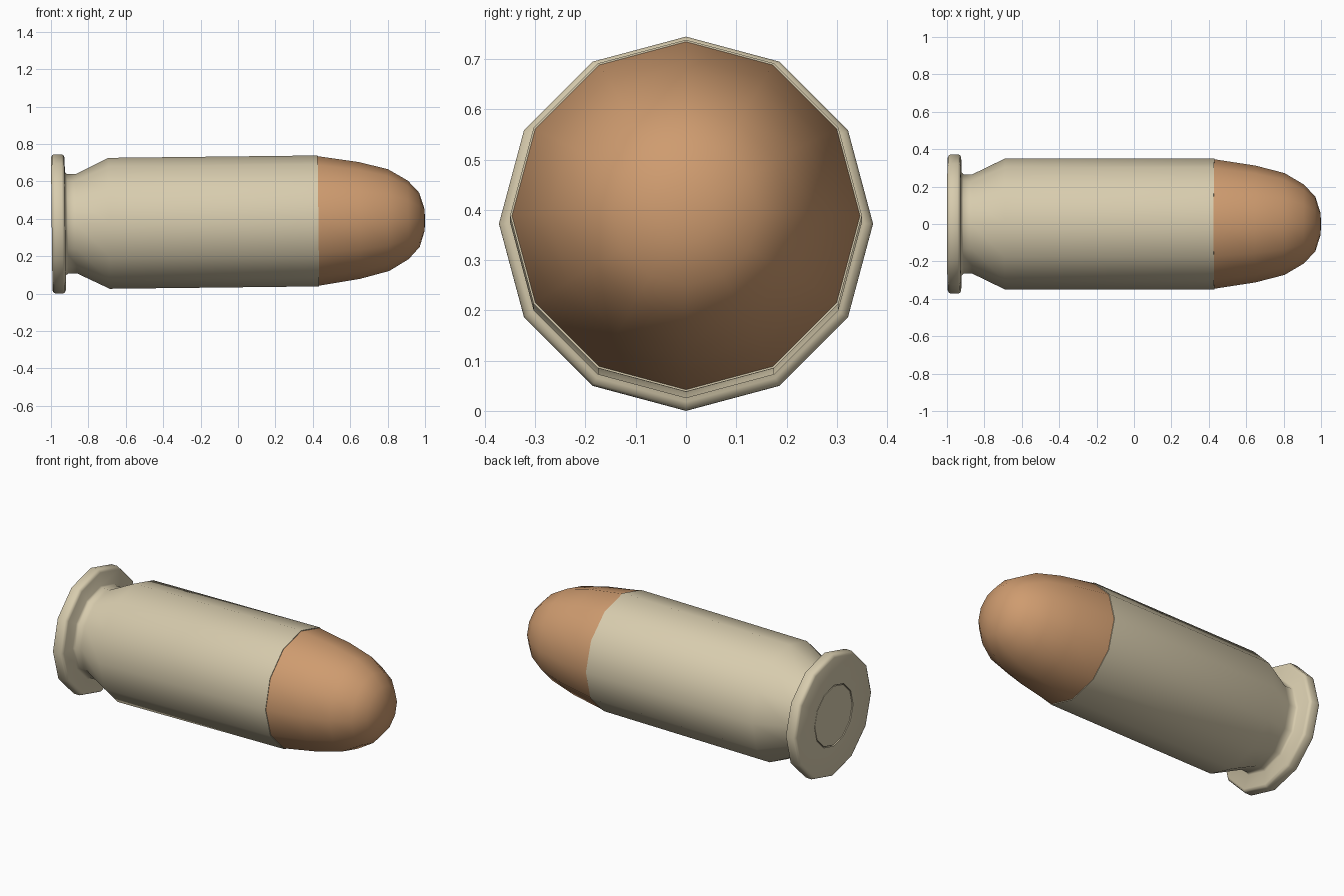
import bpy
import bmesh
import math
from mathutils import Matrix, Vector

SIDES = 12

cube = bpy.data.objects.get("Cube")
if cube:
    bpy.data.objects.remove(cube, do_unlink=True)


def material(name, rgb):
    mat = bpy.data.materials.new(name)
    mat.use_nodes = True
    mat.diffuse_color = (*rgb, 1)
    mat.node_tree.nodes["Principled BSDF"].inputs["Base Color"].default_value = (*rgb, 1)
    return mat


brass = material("pale brass", (0.68, 0.60, 0.42))
copper = material("copper", (0.62, 0.33, 0.16))

# The whole round leans up very slightly around the centre of its rim
pivot = Vector((-0.96, 0, 0.3725))
lean = Matrix.Translation(pivot) @ Matrix.Rotation(-0.0115, 4, 'Y') @ Matrix.Translation((0.96, 0, 0))


def lathe(name, profile, mat):
    """Turn (x, radius) points around the x axis; close both ends."""
    bm = bmesh.new()
    rings = []
    for x, r in profile:
        ring = []
        for i in range(SIDES):
            a = math.tau * i / SIDES
            ring.append(bm.verts.new((x, r * math.cos(a), r * math.sin(a))))
        rings.append(ring)
    for a, b in zip(rings, rings[1:]):
        for i in range(SIDES):
            j = (i + 1) % SIDES
            bm.faces.new((a[i], a[j], b[j], b[i]))
    bm.faces.new(rings[0])
    bm.faces.new(rings[-1])
    bmesh.ops.recalc_face_normals(bm, faces=bm.faces)
    bm.transform(lean)
    mesh = bpy.data.meshes.new(name)
    bm.to_mesh(mesh)
    bm.free()
    mesh.materials.append(mat)
    obj = bpy.data.objects.new(name, mesh)
    bpy.context.collection.objects.link(obj)
    bpy.ops.object.select_all(action='DESELECT')
    obj.select_set(True)
    bpy.context.view_layer.objects.active = obj
    bpy.ops.object.shade_smooth_by_angle(angle=math.radians(50))
    return obj


# Case: base recess, rounded rim, extractor groove, shoulder, body, mouth
lathe("case", [
    (-0.985, 0.186), (-0.996, 0.186), (-0.996, 0.355), (-0.99, 0.367),
    (-0.98, 0.372), (-0.94, 0.372), (-0.93, 0.367), (-0.924, 0.355),
    (-0.922, 0.275), (-0.91, 0.265), (-0.865, 0.265), (-0.69, 0.35),
    (0.43, 0.35), (0.43, 0.33)], brass)

# Primer cap seated in the base
lathe("primer", [(-0.994, 0.18), (-0.98, 0.18)], brass)

# Bullet with its rounded nose
lathe("bullet", [
    (0.38, 0.346), (0.43, 0.346), (0.65, 0.312), (0.805, 0.272),
    (0.91, 0.21), (0.97, 0.145), (0.997, 0.06), (1.0, 0.012)], copper)
